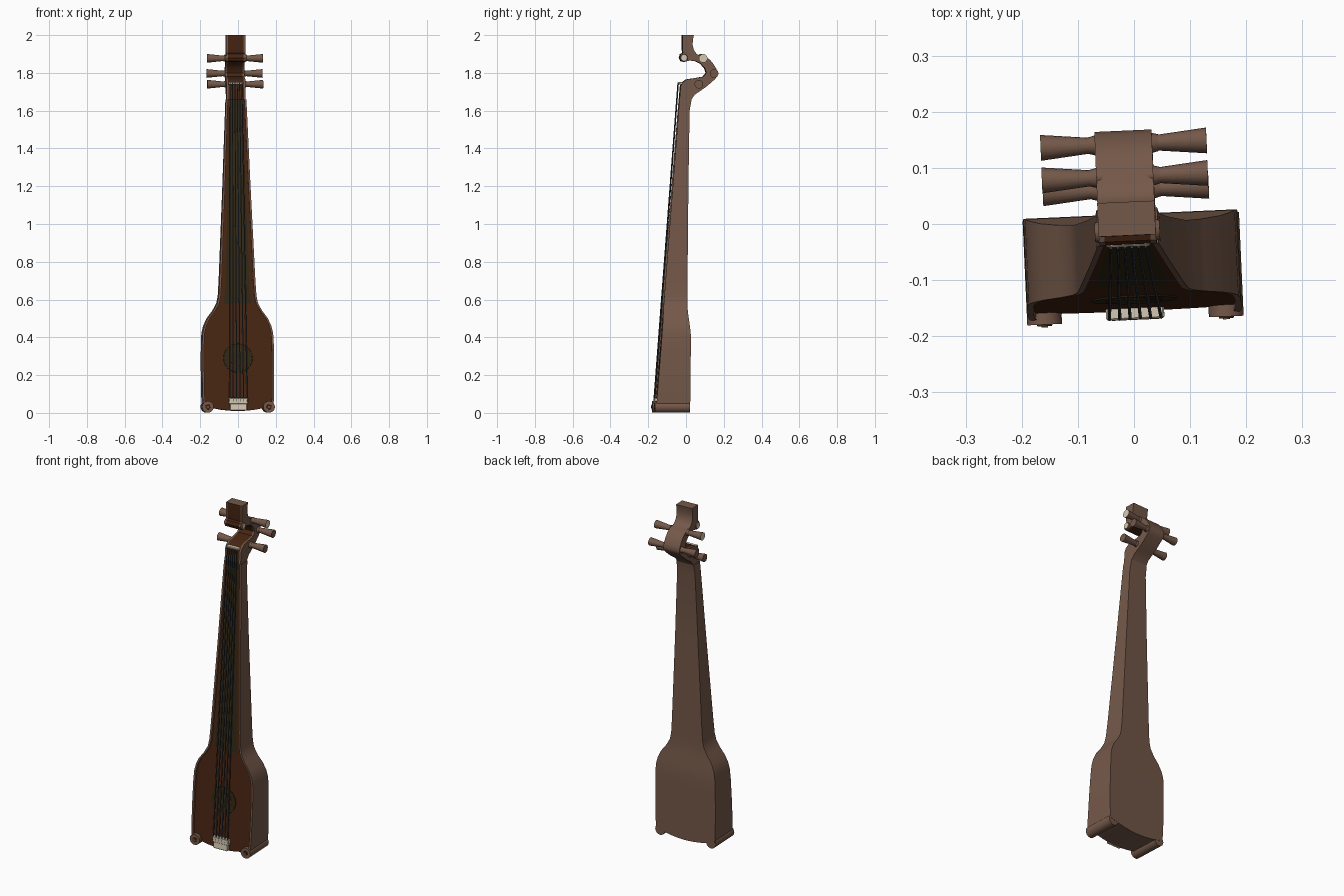
import bpy, bmesh, math
from mathutils import Matrix, Vector

if "Cube" in bpy.data.objects:
    bpy.data.objects.remove(bpy.data.objects["Cube"])

def material(name, rgb):
    m = bpy.data.materials.new(name)
    m.diffuse_color = (*rgb, 1)
    m.use_nodes = True
    m.node_tree.nodes["Principled BSDF"].inputs["Base Color"].default_value = m.diffuse_color
    return m

BROWN = material("warm brown wood", (0.175, 0.098, 0.066))
BOARD = material("red brown board", (0.062, 0.018, 0.006))
EBONY = material("dark olive wood", (0.030, 0.020, 0.007))
STEEL = material("grey strings", (0.055, 0.062, 0.075))
CREAM = material("cream bone", (0.66, 0.58, 0.44))

# whole instrument leans slightly and is turned a little about z
POSE = Matrix.Rotation(0.045, 4, 'Z') @ Matrix(
    ((1, 0, -0.004, -0.005), (0, 1, 0, 0), (0, 0, 1, 0), (0, 0, 0, 1)))

def finish(name, bm, *mats, angle=35):
    bmesh.ops.recalc_face_normals(bm, faces=bm.faces)
    bm.transform(POSE)
    me = bpy.data.meshes.new(name)
    bm.to_mesh(me)
    bm.free()
    for m in mats:
        me.materials.append(m)
    ob = bpy.data.objects.new(name, me)
    bpy.context.collection.objects.link(ob)
    bpy.ops.object.select_all(action='DESELECT')
    bpy.context.view_layer.objects.active = ob
    ob.select_set(True)
    bpy.ops.object.shade_smooth_by_angle(angle=math.radians(angle))
    return ob

def rod(name, a, b, r1, r2, mat, sides=16, cap=None):
    """Tapered rod from a to b; cap colours the end face at b."""
    a, b = Vector(a), Vector(b)
    d = b - a
    bm = bmesh.new()
    m = Matrix.Translation((a + b) / 2) @ d.to_track_quat('Z', 'Y').to_matrix().to_4x4()
    bmesh.ops.create_cone(bm, cap_ends=True, segments=sides, radius1=r1, radius2=r2,
                          depth=d.length, matrix=m)
    if cap:
        for f in bm.faces:
            if (f.calc_center_median() - b).length < 0.002:
                f.material_index = 1
    return finish(name, bm, mat, *([cap] if cap else []))

def box(name, lo, hi, mat, flare=0.0, tilt=0.0):
    """Box; flare widens the lower edge, tilt pushes the lower edge forward."""
    bm = bmesh.new()
    bmesh.ops.create_cube(bm, size=1)
    for v in bm.verts:
        low = v.co.z < 0
        v.co = Vector([l + (h - l) * (c + 0.5) for l, h, c in zip(lo, hi, v.co)])
        if low:
            v.co.x *= 1 + flare
            v.co.y -= tilt
    bmesh.ops.bevel(bm, geom=bm.edges[:], offset=0.003, segments=1, affect='EDGES')
    return finish(name, bm, mat)

def front_y(z):
    return -0.168 + 0.0793 * z

# body and neck: rows of (height, half width, back y)
RIM, DEPTH = 0.011, 0.012
rows = [(0.0, 0.186, 0.014), (0.1, 0.19, 0.015), (0.25, 0.191, 0.016), (0.36, 0.190, 0.018),
        (0.42, 0.187, 0.017), (0.46, 0.178, 0.013), (0.50, 0.160, 0.008), (0.54, 0.130, 0.004),
        (0.58, 0.108, 0.003), (0.62, 0.100, 0.003), (0.70, 0.095, 0.004), (1.20, 0.073, 0.010),
        (1.60, 0.057, 0.017), (1.66, 0.054, 0.028)]
N = 8
bm = bmesh.new()
front, back = [], []
for i, (z, w, yb) in enumerate(rows):
    inner = w - RIM
    cols = [(-w, 0), (-inner, 0)]
    cols += [(inner * (2 * k / N - 1), DEPTH) for k in range(N + 1)]
    cols += [(inner, 0), (w, 0)]
    fr, bk = [], []
    for x, d in cols:
        zz = z if i else 0.010 + 0.032 * (x / 0.19) ** 2   # arched lower edge
        fr.append(bm.verts.new((x, front_y(zz) + d, zz)))
        bk.append(bm.verts.new((x, yb, zz)))
    front.append(fr)
    back.append(bk)
C = len(front[0])
for i in range(len(rows) - 1):
    for j in range(C - 1):
        f = bm.faces.new((front[i][j], front[i][j + 1], front[i + 1][j + 1], front[i + 1][j]))
        if 2 <= j < 2 + N:
            neck = rows[i][0] > 0.57 and 2 < j < 1 + N
            f.material_index = 2 if neck else 1
        bm.faces.new((back[i][j + 1], back[i][j], back[i + 1][j], back[i + 1][j + 1]))
    for j in (0, C - 1):
        bm.faces.new((front[i][j], front[i + 1][j], back[i + 1][j], back[i][j]))
for i in (0, len(rows) - 1):
    for j in range(C - 1):
        bm.faces.new((front[i][j], front[i][j + 1], back[i][j + 1], back[i][j]))
bmesh.ops.remove_doubles(bm, verts=bm.verts, dist=1e-5)
finish("body_and_neck", bm, BROWN, BOARD, EBONY, angle=30)

# curved head: side profile (y, z) swept across x, front strip in board colour
prof = [(-0.036, 1.66), (0.028, 1.66), (0.045, 1.685), (0.075, 1.705), (0.11, 1.73),
        (0.15, 1.765), (0.163, 1.78), (0.167, 1.797), (0.16, 1.82), (0.145, 1.845),
        (0.125, 1.87), (0.10, 1.885), (0.075, 1.89), (0.055, 1.90), (0.04, 1.92),
        (0.033, 1.95), (0.036, 1.98), (0.04, 2.0), (-0.02, 2.0), (-0.021, 1.93),
        (-0.018, 1.905), (-0.03, 1.90), (-0.036, 1.88), (-0.028, 1.862), (-0.01, 1.858),
        (0.02, 1.866), (0.05, 1.862), (0.075, 1.85), (0.098, 1.825), (0.106, 1.80),
        (0.09, 1.78), (0.05, 1.773), (0.0, 1.765), (-0.02, 1.75), (-0.03, 1.73)]
H = 0.051
bm = bmesh.new()
rings = [[bm.verts.new((x, y, z)) for y, z in prof] for x in (-H, -H + 0.01, H - 0.01, H)]
P = len(prof)
for s in range(3):
    for k in range(P):
        n = (k + 1) % P
        f = bm.faces.new((rings[s][k], rings[s][n], rings[s + 1][n], rings[s + 1][k]))
        if s == 1 and k >= 18:
            f.material_index = 1
for r in (rings[0], rings[-1]):
    bm.faces.new(r)
finish("curved_head", bm, BROWN, BOARD)

# scroll buttons on the head and tuning pegs, both sides
for s, side in ((-1, "left"), (1, "right")):
    rod(f"scroll_button_{side}", (s * 0.045, -0.012, 1.88), (s * 0.058, -0.012, 1.88),
        0.021, 0.017, BROWN, cap=CREAM)
    for n, (y, z) in enumerate(((0.085, 1.877), (0.143, 1.797), (0.062, 1.74))):
        rod(f"peg_{side}_{n + 1}", (s * 0.04, y, z), (s * 0.148, y, z),
            0.012, 0.023, BROWN, cap=CREAM if n == 0 else None)
        rod(f"peg_collar_{side}_{n + 1}", (s * 0.05, y, z), (s * 0.062, y, z),
            0.018, 0.015, BROWN)

# lower corner scrolls
for s, side in ((-1, "left"), (1, "right")):
    x, z = s * 0.162, 0.032
    rod(f"corner_scroll_{side}", (x, 0.013, z), (x, -0.172, z), 0.031, 0.031, BROWN, 20)
    rod(f"corner_scroll_eye_{side}", (x, -0.16, z), (x, -0.175, z), 0.016, 0.013, BOARD, 16)
    rod(f"corner_scroll_pin_{side}", (x, -0.16, z), (x, -0.177, z), 0.008, 0.006, BROWN, 12)

# sound rosette: dark disc with a rim, lying on the tilted board
tilt = Vector((0, -1, 0.0793)).normalized()
c = Vector((0, front_y(0.29) + DEPTH, 0.29))
rod("rosette", c - tilt * 0.003, c + tilt * 0.003, 0.078, 0.076, EBONY, 32)
rod("rosette_centre", c, c + tilt * 0.0045, 0.052, 0.052, BOARD, 32)
rod("rosette_hole", c, c + tilt * 0.006, 0.044, 0.044, EBONY, 32)

# bridge, tailpiece and nut
box("bridge", (-0.052, -0.170, 0.046), (0.052, -0.145, 0.080), CREAM)
box("tailpiece", (-0.045, -0.168, 0.012), (0.045, -0.150, 0.050), CREAM, flare=0.0, tilt=0.003)
box("nut", (-0.040, -0.040, 1.738), (0.040, -0.015, 1.752), CREAM)

# six strings
for k in range(6):
    t = k / 5 * 2 - 1
    rod(f"string_{k + 1}", (t * 0.046, -0.168, 0.06), (t * 0.031, -0.041, 1.748),
        0.0032, 0.0026, STEEL, 6)
